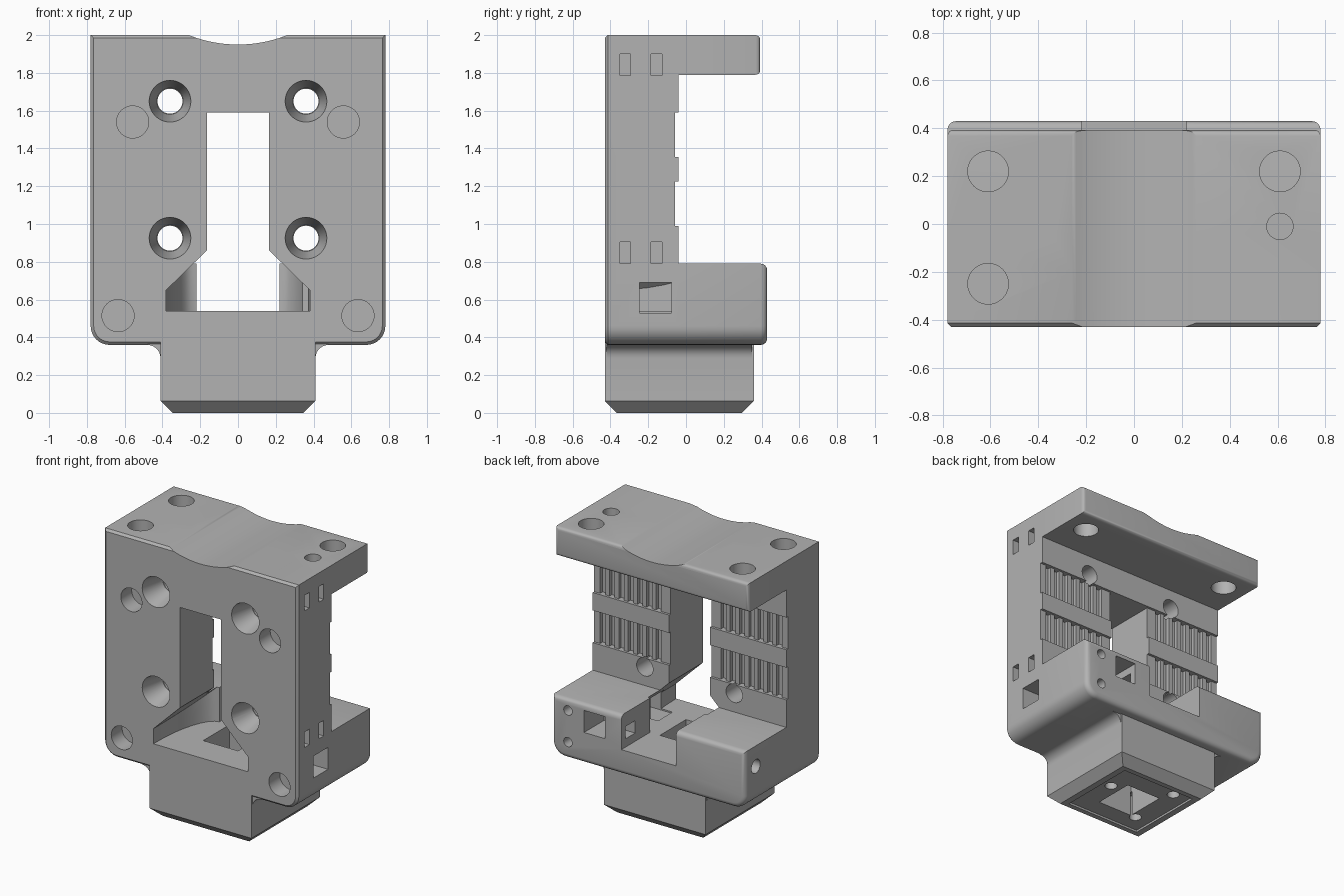
import bpy, bmesh
from math import sin, cos, pi, radians
from mathutils import Matrix

if "Cube" in bpy.data.objects:
    bpy.data.objects.remove(bpy.data.objects["Cube"])

grey = bpy.data.materials.new("matte_grey")
grey.use_nodes = True
grey.diffuse_color = (0.45, 0.45, 0.45, 1)
grey.node_tree.nodes["Principled BSDF"].inputs["Base Color"].default_value = (0.45, 0.45, 0.45, 1)

FRONT, BACK, REAR, SIDE = -0.43, -0.04, 0.43, 0.78


def finish(bm, name):
    bmesh.ops.recalc_face_normals(bm, faces=bm.faces)
    mesh = bpy.data.meshes.new(name)
    bm.to_mesh(mesh)
    bm.free()
    mesh.materials.append(grey)
    obj = bpy.data.objects.new(name, mesh)
    bpy.context.collection.objects.link(obj)
    return obj


def add_box(bm, x0, x1, y0, y1, z0, z1):
    size = Matrix.Diagonal((x1 - x0, y1 - y0, z1 - z0, 1))
    mid = Matrix.Translation(((x0 + x1) / 2, (y0 + y1) / 2, (z0 + z1) / 2))
    bmesh.ops.create_cube(bm, size=1, matrix=mid @ size)


def boxes(name, *specs):
    bm = bmesh.new()
    for s in specs:
        add_box(bm, *s)
    return finish(bm, name)


def add_rod(bm, axis, centre, length, r1, r2=None, sides=40):
    """Cylinder or cone along an axis, r1 at its lower end."""
    turn = {"X": Matrix.Rotation(pi / 2, 4, "Y"),
            "Y": Matrix.Rotation(-pi / 2, 4, "X"),
            "Z": Matrix.Identity(4)}[axis]
    bmesh.ops.create_cone(bm, cap_ends=True, segments=sides, radius1=r1,
                          radius2=r1 if r2 is None else r2, depth=length,
                          matrix=Matrix.Translation(centre) @ turn)


def rods(name, *specs):
    bm = bmesh.new()
    for s in specs:
        add_rod(bm, *s)
    return finish(bm, name)


def add_prism(bm, outline, y0, y1):
    """Extrude an x/z outline along y."""
    face = bm.faces.new([bm.verts.new((x, y0, z)) for x, z in outline])
    new = bmesh.ops.extrude_face_region(bm, geom=[face])["geom"]
    bmesh.ops.translate(bm, vec=(0, y1 - y0, 0),
                        verts=[v for v in new if isinstance(v, bmesh.types.BMVert)])


def bevel_where(bm, rule, offset, segments):
    edges = [e for e in bm.edges if all(rule(v.co) for v in e.verts)]
    bmesh.ops.bevel(bm, geom=edges, offset=offset, segments=segments,
                    profile=0.5, affect="EDGES")


def combine(body, tool, operation="DIFFERENCE"):
    mod = body.modifiers.new(tool.name, "BOOLEAN")
    mod.operation, mod.solver, mod.object = operation, "EXACT", tool
    bpy.context.view_layer.objects.active = body
    bpy.ops.object.modifier_apply(modifier=mod.name)
    bpy.data.objects.remove(tool)


def mirrored(half):
    return half + [(-x, z) for x, z in reversed(half)]


def shell(name, top, y0, y1):
    """Full-width slab with rounded lower corners."""
    r = 0.1
    arc = [(SIDE - r + r * sin(a), 0.36 + r - r * cos(a))
           for a in [i * pi / 16 for i in range(9)]]
    bm = bmesh.new()
    add_prism(bm, mirrored(arc + [(SIDE, top)]), y0, y1)
    return bm


# Front plate with chamfered front edges
bm = shell("plate", 2.0, FRONT, BACK)
bevel_where(bm, lambda c: c.y < FRONT + 0.001, 0.016, 1)
body = finish(bm, "mount_body")

# Lower block with rounded rear edges
bm = shell("lower_block", 0.79, -0.2, REAR)
bevel_where(bm, lambda c: c.y > REAR - 0.001, 0.035, 4)
combine(body, finish(bm, "lower_block"), "UNION")

# Top flange with rounded rear edges
bm = bmesh.new()
add_box(bm, -SIDE, SIDE, -0.2, 0.393, 1.79, 2.0)
bevel_where(bm, lambda c: c.y > 0.39, 0.025, 4)
combine(body, finish(bm, "top_flange"), "UNION")

# Foot with chamfered bottom, and its side fillets
bm = bmesh.new()
add_box(bm, -0.41, 0.41, FRONT, 0.36, 0, 0.5)
bevel_where(bm, lambda c: c.z < 0.001, 0.063, 1)
combine(body, finish(bm, "foot"), "UNION")
bm = bmesh.new()
fillet = [(0.48 - 0.07 * cos(a), 0.29 + 0.07 * sin(a))
          for a in [i * pi / 12 for i in range(7)]]
add_prism(bm, mirrored(fillet + [(0.48, 0.45)]), FRONT + 0.01, 0.35)
combine(body, finish(bm, "foot_fillets"), "UNION")

# Shallow scoop across the top
combine(body, rods("scoop", ("Y", (0, 0, 2.65), 1.2, 0.7, None, 160)))

# Tall window
combine(body, boxes("window", (-0.165, 0.165, -0.6, 0.6, 0.54, 1.59)))

# Duct: flared at the front, curving in to a straight slot at the rear
bm = bmesh.new()
rings = []
stations = [(-0.5, 0.38), (-0.4, 0.38)]
stations += [(-0.4 + 0.5 * sin(a), 0.22 + 0.16 * cos(a))
             for a in [i * pi / 16 for i in range(1, 9)]] + [(0.6, 0.22)]
for y, w in stations:
    half = [(w, 0.54), (w, 0.65 + (0.38 - w) * 0.977), (0.165, 0.86)]
    rings.append([bm.verts.new((x, y, z)) for x, z in mirrored(half)])
for a, b in zip(rings, rings[1:]):
    for i in range(len(a)):
        j = (i + 1) % len(a)
        bm.faces.new((a[i], a[j], b[j], b[i]))
bm.faces.new(rings[0])
bm.faces.new(rings[-1])
combine(body, finish(bm, "duct"))

# Wedge pocket in the front of the foot
bm = bmesh.new()
add_prism(bm, [(FRONT - 0.05, 0.155), (FRONT, 0.155), (-0.31, 0.34),
               (FRONT, 0.475), (FRONT - 0.05, 0.475)], -0.365, 0.355)
for v in bm.verts:
    v.co.x, v.co.y = v.co.y, v.co.x
combine(body, finish(bm, "front_pocket"))

# Opening through the foot, with a thin recess and three screw holes below
combine(body, boxes("foot_opening", (-0.14, 0.14, -0.2, 0.1, -0.1, 0.7)))
combine(body, boxes("foot_recess", (-0.3, 0.3, -0.33, 0.26, -0.1, 0.015)))
combine(body, rods("foot_screws", *[("Z", (x, y, 0.05), 0.3, 0.042)
                   for x, y in ((0.22, 0.02), (-0.18, 0.2), (-0.18, -0.2))]))

# Countersunk through holes
spots = [(x, z) for x in (-0.36, 0.36) for z in (0.925, 1.65)]
combine(body, rods("screw_holes", *[("Y", (x, -0.2, z), 0.8, 0.066) for x, z in spots]))
combine(body, rods("countersinks", *[("Y", (x, FRONT + 0.08, z), 0.2, 0.115, 0.07)
                                     for x, z in spots]))

# Blind round pockets in the front and top
combine(body, rods("front_pockets", *[("Y", (s * x, FRONT, z), 0.25, 0.085)
                   for s in (-1, 1) for x, z in ((0.558, 1.54), (0.635, 0.515))]))
combine(body, rods("top_holes",
                   ("Z", (-0.61, 0.22, 1.9), 0.5, 0.085),
                   ("Z", (0.61, 0.22, 1.9), 0.5, 0.085),
                   ("Z", (-0.61, -0.25, 2.0), 0.25, 0.085),
                   ("Z", (0.61, -0.01, 2.0), 0.25, 0.055)))

# Toothed belt grips: two bands, then the valleys between teeth
bands = [(0.99, 1.225), (1.355, 1.59)]
combine(body, boxes("grip_bands", *[(-1, 1, -0.058, 0.05, a, b) for a, b in bands]))
valleys = []
for a, b in bands:
    for i in range(7):
        x = 0.24 + i * 0.075
        valleys += [(x, x + 0.042, -0.086, 0, a, b), (-x - 0.042, -x, -0.086, 0, a, b)]
combine(body, boxes("grip_valleys", *valleys))

# Slots and square opening in one side
slots = [(0.58, 0.9, y, y + 0.057, z, z + 0.113)
         for y in (-0.35, -0.185) for z in (0.792, 1.787)]
combine(body, boxes("side_slots", *slots, (0.28, 0.9, -0.245, -0.078, 0.53, 0.69)))

# Rear socket with its inner slot, small screw holes and the far side hole
combine(body, boxes("rear_socket", (0.35, 0.52, 0.2, 0.6, 0.585, 0.745)))
combine(body, boxes("inner_slot", (0.1, 0.4, 0.27, 0.38, 0.6, 0.69)))
combine(body, rods("rear_screws", ("Y", (0.65, REAR, 0.71), 0.4, 0.034),
                   ("Y", (0.65, REAR, 0.48), 0.4, 0.034)))
combine(body, rods("far_side_hole", ("X", (-SIDE, 0.31, 0.64), 0.5, 0.05)))

# Smooth curved walls, keep hard edges
for o in bpy.context.selected_objects:
    o.select_set(False)
body.select_set(True)
bpy.context.view_layer.objects.active = body
bpy.ops.object.shade_smooth_by_angle(angle=radians(30))
